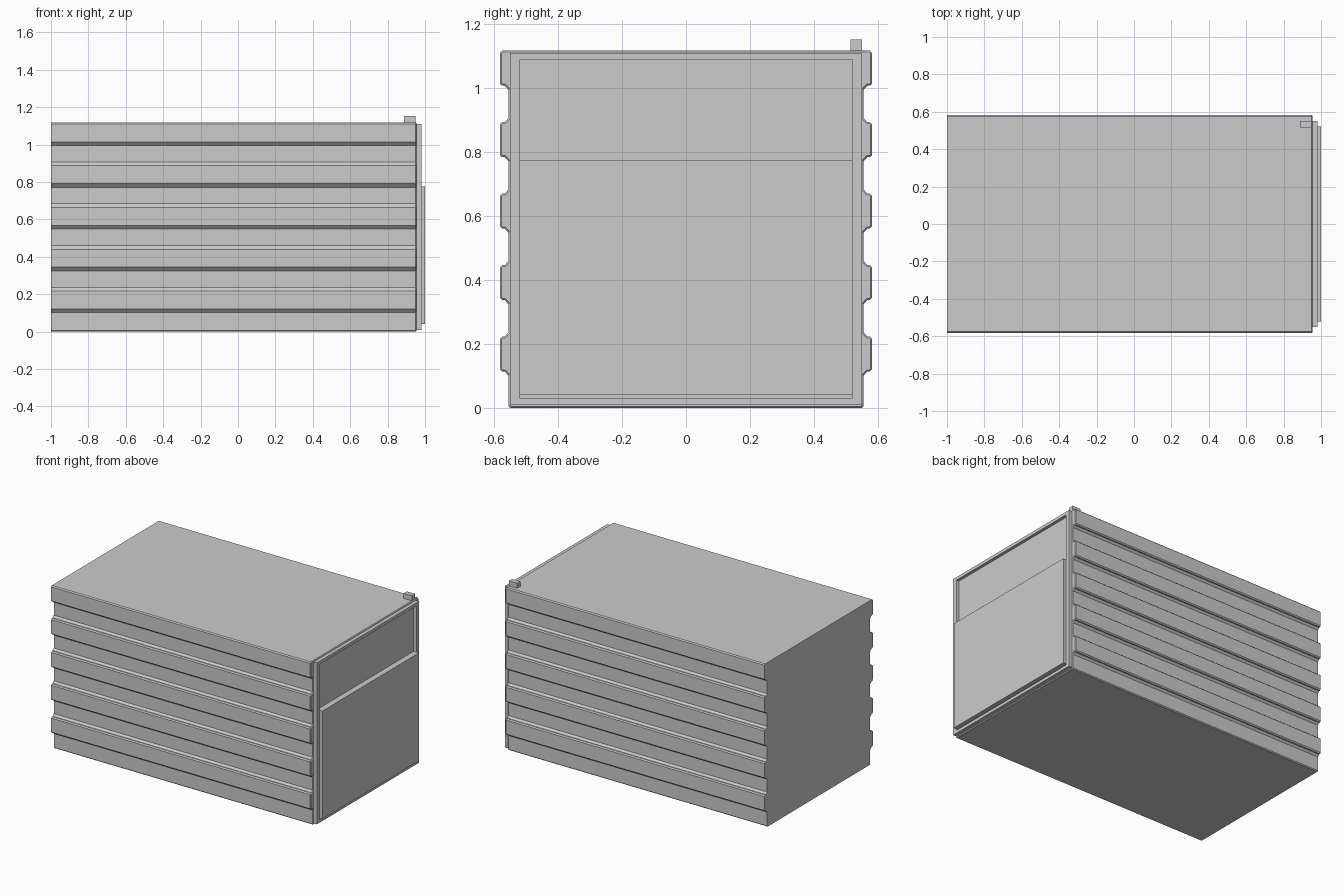
import bpy, bmesh

if "Cube" in bpy.data.objects:
    bpy.data.objects.remove(bpy.data.objects["Cube"])


def new_object(name, bm):
    bmesh.ops.recalc_face_normals(bm, faces=bm.faces)
    mesh = bpy.data.meshes.new(name)
    bm.to_mesh(mesh)
    bm.free()
    obj = bpy.data.objects.new(name, mesh)
    bpy.context.collection.objects.link(obj)
    return obj


def box(name, x, y, z):
    bm = bmesh.new()
    bmesh.ops.create_cube(bm, size=1)
    for v in bm.verts:
        v.co = [r[0] + (c + 0.5) * (r[1] - r[0]) for c, r in zip(v.co, (x, y, z))]
    return new_object(name, bm)


# Ribbed container: half cross-section, mirrored and extruded along x
TOP = 1.118
WALL, RIB = 0.555, 0.582
half = [(WALL - 0.006, 0), (WALL, 0.006)]
for i in range(5):
    z0 = 0.114 + 0.2235 * i
    z1 = z0 + 0.11
    half += [(WALL, z0 - 0.013), (0.567, z0), (RIB - 0.007, z0), (RIB, z0 + 0.007)]
    if i < 4:
        half += [(RIB, z1 - 0.007), (RIB - 0.007, z1), (0.567, z1), (WALL, z1 + 0.013)]
half += [(RIB, TOP - 0.007), (RIB - 0.007, TOP)]
profile = half + [(-y, z) for y, z in reversed(half)]

bm = bmesh.new()
back = bm.faces.new([bm.verts.new((-1, y, z)) for y, z in profile])
out = bmesh.ops.extrude_face_region(bm, geom=[back], use_keep_orig=True)
front_verts = [g for g in out["geom"] if isinstance(g, bmesh.types.BMVert)]
for v in front_verts:
    v.co.x = 0.955
# Small chamfer around the door end
edges = [e for e in bm.edges if all(v.co.x > 0.9 for v in e.verts)]
bmesh.ops.recalc_face_normals(bm, faces=bm.faces)
bmesh.ops.bevel(bm, geom=edges, offset=0.005, segments=1, affect='EDGES', clamp_overlap=True)
new_object("ribbed_container", bm)

# Door frame: rectangular ring with a recessed opening
bm = bmesh.new()
bmesh.ops.create_cube(bm, size=1)
for v in bm.verts:
    v.co = (0.9675 + v.co.x * 0.025, v.co.y * 1.1, 0.56 + v.co.z * 1.1)
bm.normal_update()
front = [f for f in bm.faces if f.normal.x > 0.9]
bmesh.ops.inset_region(bm, faces=front, thickness=0.03, depth=0)
for v in front[0].verts:
    v.co.y = 0.52 if v.co.y > 0 else -0.52
rim = bmesh.ops.extrude_face_region(bm, geom=front)
bmesh.ops.delete(bm, geom=front, context='FACES_ONLY')
for g in rim["geom"]:
    if isinstance(g, bmesh.types.BMVert):
        g.co.x = 0.96
new_object("door_frame", bm)

# Lower door panel and the small latch on the roof corner
box("lower_door_panel", (0.96, 1.0), (-0.52, 0.52), (0.04, 0.775))
box("roof_latch", (0.888, 0.95), (0.515, 0.55), (1.12 - 0.002, 1.152))
